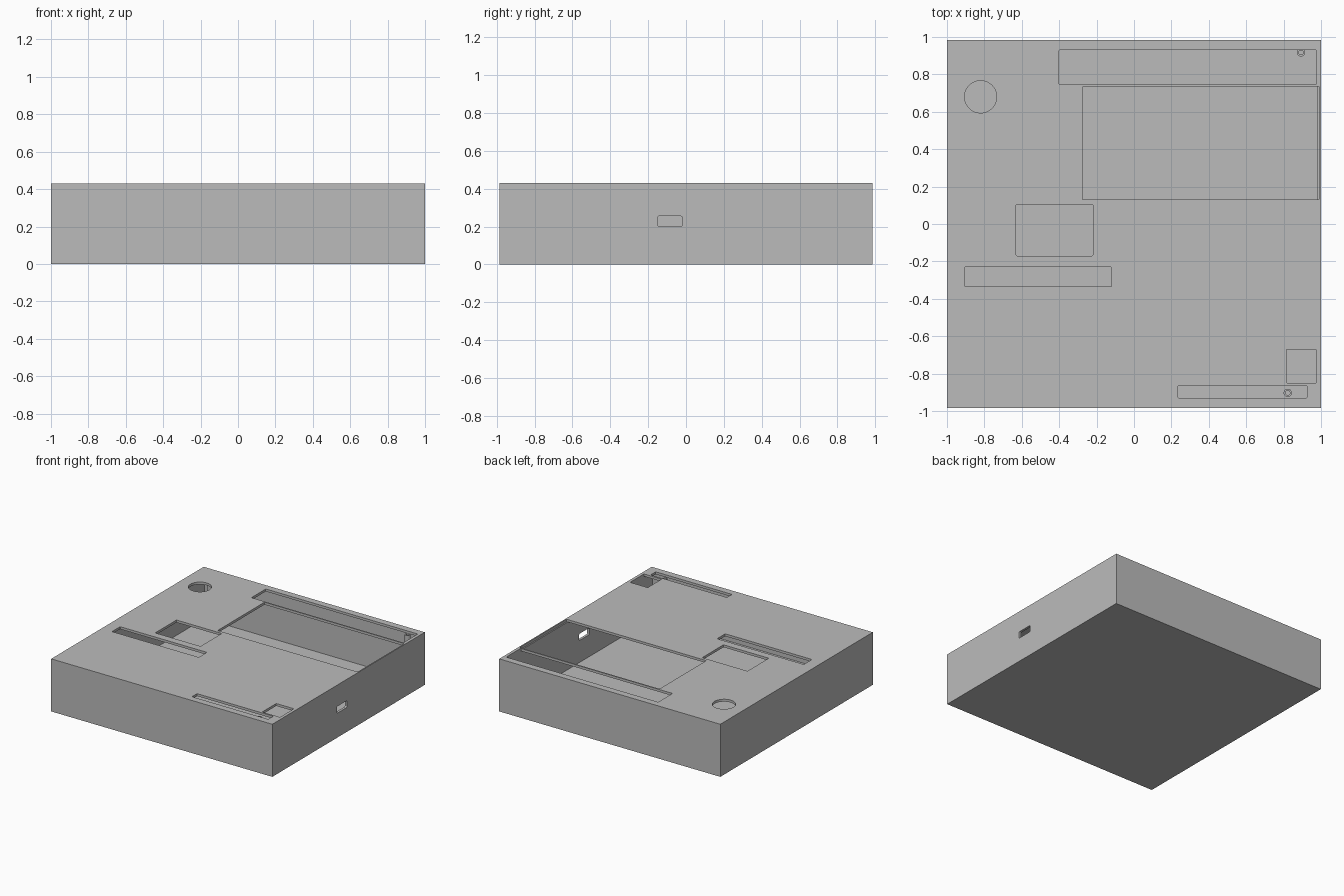
import bpy
import bmesh
from math import cos, sin, pi

if "Cube" in bpy.data.objects:
    bpy.data.objects.remove(bpy.data.objects["Cube"], do_unlink=True)

HALF_X, HALF_Y, HEIGHT = 1.0, 0.985, 0.43
WALL = 0.02

grey = bpy.data.materials.new("plain grey")
grey.use_nodes = True
colour = (0.5, 0.5, 0.5, 1)
grey.diffuse_color = colour
grey.node_tree.nodes["Principled BSDF"].inputs["Base Color"].default_value = colour


def add_object(name, bm):
    bmesh.ops.recalc_face_normals(bm, faces=bm.faces)
    mesh = bpy.data.meshes.new(name)
    bm.to_mesh(mesh)
    bm.free()
    mesh.materials.append(grey)
    obj = bpy.data.objects.new(name, mesh)
    bpy.context.scene.collection.objects.link(obj)
    return obj


def box(name, x0, x1, y0, y1, z0, z1, radius=0, axis=2):
    """Box between limits, with the edges along one axis rounded."""
    bm = bmesh.new()
    bmesh.ops.create_cube(bm, size=1)
    for v in bm.verts:
        v.co = ((x0 + x1) / 2 + v.co.x * (x1 - x0),
                (y0 + y1) / 2 + v.co.y * (y1 - y0),
                (z0 + z1) / 2 + v.co.z * (z1 - z0))
    if radius:
        edges = [e for e in bm.edges
                 if abs((e.verts[0].co - e.verts[1].co).normalized()[axis]) > 0.9]
        bmesh.ops.bevel(bm, geom=edges, offset=radius, segments=3,
                        profile=0.5, affect='EDGES')
    return add_object(name, bm)


def tube(name, x, y, outer, inner, z0, z1, sides=32):
    """Ring-shaped post, or a solid disc when inner is zero."""
    bm = bmesh.new()
    if not inner:
        bmesh.ops.create_cone(bm, cap_ends=True, segments=sides, radius1=outer,
                              radius2=outer, depth=z1 - z0)
        bmesh.ops.translate(bm, verts=bm.verts, vec=(x, y, (z0 + z1) / 2))
        return add_object(name, bm)
    section = [(outer, z0), (outer, z1), (inner, z1), (inner, z0)]
    rings = [[bm.verts.new((x + r * cos(2 * pi * i / sides),
                            y + r * sin(2 * pi * i / sides), z))
              for r, z in section] for i in range(sides)]
    for i in range(sides):
        a, b = rings[i], rings[(i + 1) % sides]
        for k in range(4):
            n = (k + 1) % 4
            bm.faces.new((a[k], b[k], b[n], a[n]))
    return add_object(name, bm)


# Hollow enclosure
enclosure = box("enclosure", -HALF_X, HALF_X, -HALF_Y, HALF_Y, 0, HEIGHT)
cutters = [box("cavity_cutter", WALL - HALF_X, HALF_X - WALL,
               WALL - HALF_Y, HALF_Y - WALL, WALL, HEIGHT - WALL)]

# Openings through the top panel
openings = {
    "screen": (-0.275, 0.99, 0.13, 0.735),
    "back_slot": (-0.40, 0.975, 0.745, 0.93),
    "keypad": (-0.63, -0.22, -0.17, 0.105),
    "middle_slot": (-0.905, -0.12, -0.335, -0.23),
    "front_slot": (0.235, 0.925, -0.93, -0.865),
    "corner_window": (0.815, 0.975, -0.85, -0.67),
}
for name, limits in openings.items():
    cutters.append(box(name + "_cutter", *limits, HEIGHT - WALL - 0.0005,
                       HEIGHT + 0.1, radius=0.005))
cutters.append(tube("round_hole_cutter", -0.82, 0.68, 0.086, 0,
                    HEIGHT - 0.05, HEIGHT + 0.1, sides=48))

# Cable port in the side wall
cutters.append(box("port_cutter", HALF_X - 0.05, HALF_X + 0.1,
                   -0.15, -0.02, 0.2, 0.255, radius=0.008, axis=0))

for cutter in cutters:
    cut = enclosure.modifiers.new(cutter.name, 'BOOLEAN')
    cut.operation = 'DIFFERENCE'
    cut.solver = 'EXACT'
    cut.object = cutter

# Bake the cuts and drop the cutters
bpy.context.view_layer.update()
graph = bpy.context.evaluated_depsgraph_get()
result = bpy.data.meshes.new_from_object(enclosure.evaluated_get(graph))
enclosure.modifiers.clear()
enclosure.data = result
for cutter in cutters:
    bpy.data.objects.remove(cutter, do_unlink=True)

# Screw posts inside the corners
for name, x, y in (("back_left", 0.893, 0.917), ("front_left", 0.822, -0.903),
                   ("back_right", -0.893, 0.917), ("front_right", -0.893, -0.903)):
    tube(name + "_screw_post", x, y, 0.022, 0.012, WALL, HEIGHT - WALL)
